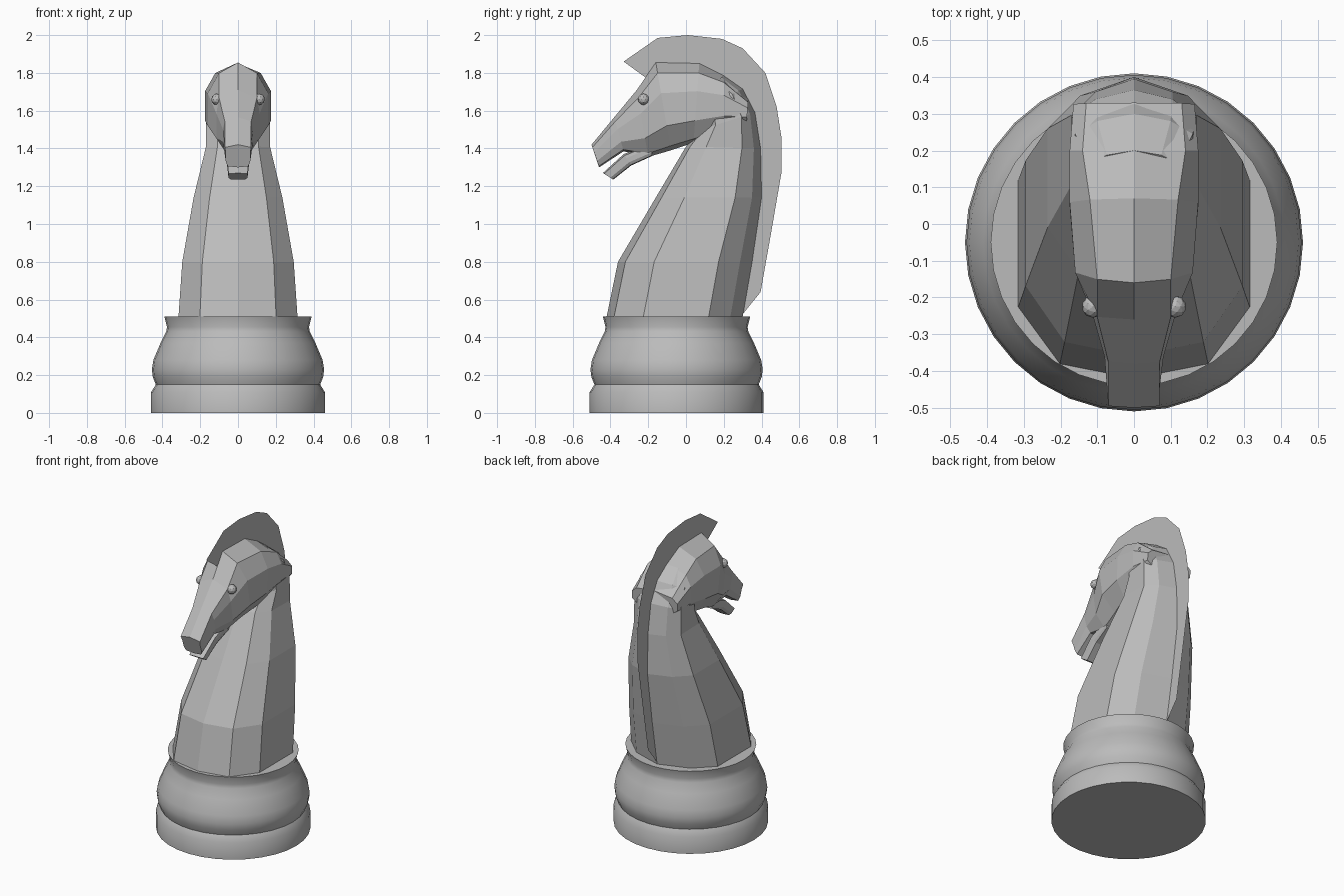
import bpy, bmesh, math
from mathutils import Vector

cube = bpy.data.objects.get("Cube")
if cube:
    bpy.data.objects.remove(cube, do_unlink=True)

grey = bpy.data.materials.new("stone grey")
grey.use_nodes = True
colour = (0.5, 0.5, 0.5, 1)
grey.diffuse_color = colour
grey.node_tree.nodes["Principled BSDF"].inputs["Base Color"].default_value = colour


def finish(name, bm, solid=True):
    if solid:
        bmesh.ops.recalc_face_normals(bm, faces=bm.faces)
    mesh = bpy.data.meshes.new(name)
    bm.to_mesh(mesh)
    bm.free()
    mesh.materials.append(grey)
    obj = bpy.data.objects.new(name, mesh)
    bpy.context.collection.objects.link(obj)
    return obj


def loft(name, rings):
    """Skin closed rings of equal length and cap both ends."""
    bm = bmesh.new()
    loops = [[bm.verts.new(p) for p in ring] for ring in rings]
    count = len(loops[0])
    for a, b in zip(loops, loops[1:]):
        for i in range(count):
            j = (i + 1) % count
            bm.faces.new((a[i], a[j], b[j], b[i]))
    bm.faces.new(loops[0])
    bm.faces.new(loops[-1])
    return finish(name, bm)


def mirrored(half):
    """Close a half ring that starts and ends on the centre plane."""
    return half + [(-x, y, z) for x, y, z in reversed(half[1:-1])]


# Turned base
profile = [(0.46, 0), (0.46, 0.11), (0.435, 0.15), (0.451, 0.19), (0.456, 0.23),
           (0.448, 0.28), (0.41, 0.37), (0.38, 0.43), (0.376, 0.455), (0.39, 0.51)]
SIDES = 32
base = loft("base", [[(r * math.cos(math.tau * i / SIDES),
                       r * math.sin(math.tau * i / SIDES) - 0.05, z)
                      for i in range(SIDES)] for r, z in profile])
bpy.ops.object.select_all(action="DESELECT")
base.select_set(True)
bpy.context.view_layer.objects.active = base
bpy.ops.object.shade_smooth_by_angle(angle=math.radians(50))


# Faceted neck: front y, front z, back y, back z, half width
NECK_SECTION = [(0, 0), (0.64, 0.055), (1, 0.27), (1, 0.75), (0.62, 0.91), (0, 1)]


def neck_ring(fy, fz, by, bz, w):
    return mirrored([(w * u, fy + (by - fy) * t, fz + (bz - fz) * t)
                     for u, t in NECK_SECTION])


loft("neck", [neck_ring(*r) for r in (
    (-0.42, 0.51, 0.30, 0.51, 0.315),
    (-0.36, 0.80, 0.35, 0.80, 0.295),
    (-0.16, 1.14, 0.40, 1.14, 0.235),
    (0.00, 1.41, 0.395, 1.40, 0.17),
    (0.08, 1.50, 0.365, 1.59, 0.17),
    (0.08, 1.60, 0.30, 1.715, 0.16),
    (0.06, 1.68, 0.20, 1.785, 0.12))])


# Head and jaw: top y, top z, bottom y, bottom z, widths at brow, cheek, chin
def head_ring(ty, tz, by, bz, brow, cheek, chin):
    section = [(0, 0), (brow, 0.12), (cheek, 0.35), (cheek, 0.72), (chin, 0.95), (0, 1)]
    return mirrored([(x, ty + (by - ty) * t, tz + (bz - tz) * t) for x, t in section])


loft("head", [head_ring(*r) for r in (
    (0.33, 1.66, 0.32, 1.53, 0.13, 0.165, 0.12),
    (0.20, 1.785, 0.20, 1.49, 0.14, 0.175, 0.14),
    (0.07, 1.85, 0.04, 1.43, 0.12, 0.175, 0.11),
    (-0.16, 1.855, -0.08, 1.39, 0.10, 0.16, 0.08),
    (-0.26, 1.71, -0.20, 1.355, 0.10, 0.115, 0.06),
    (-0.38, 1.565, -0.33, 1.385, 0.07, 0.08, 0.06),
    (-0.50, 1.42, -0.46, 1.30, 0.07, 0.065, 0.055))])

loft("lower_jaw", [head_ring(*r) for r in (
    (-0.18, 1.43, -0.18, 1.36, 0.06, 0.065, 0.06),
    (-0.33, 1.37, -0.29, 1.31, 0.06, 0.06, 0.05),
    (-0.44, 1.27, -0.385, 1.235, 0.05, 0.05, 0.04))])

# Eyes
for side, x in (("left", 0.112), ("right", -0.112)):
    bm = bmesh.new()
    bmesh.ops.create_icosphere(bm, subdivisions=2, radius=0.03)
    bmesh.ops.translate(bm, verts=bm.verts, vec=Vector((x, -0.225, 1.66)))
    finish(side + "_eye", bm)

# Mane: a thin upright sheet from forelock to base
outer = [(-0.33, 1.86), (-0.15, 1.985), (0.01, 2.0), (0.19, 1.98), (0.30, 1.93),
         (0.42, 1.80), (0.48, 1.62), (0.505, 1.46), (0.505, 1.27), (0.45, 0.95),
         (0.395, 0.64), (0.29, 0.51)]
inner = [(-0.20, 1.765), (-0.12, 1.84), (0.01, 1.83), (0.12, 1.80), (0.20, 1.76),
         (0.28, 1.70), (0.34, 1.58), (0.37, 1.44), (0.38, 1.25), (0.35, 0.95),
         (0.31, 0.64), (0.27, 0.51)]
bm = bmesh.new()
rows = [[bm.verts.new((0, y, z)) for y, z in edge] for edge in (outer, inner)]
for i in range(len(outer) - 1):
    bm.faces.new((rows[0][i], rows[0][i + 1], rows[1][i + 1], rows[1][i]))
finish("mane", bm, solid=False)
